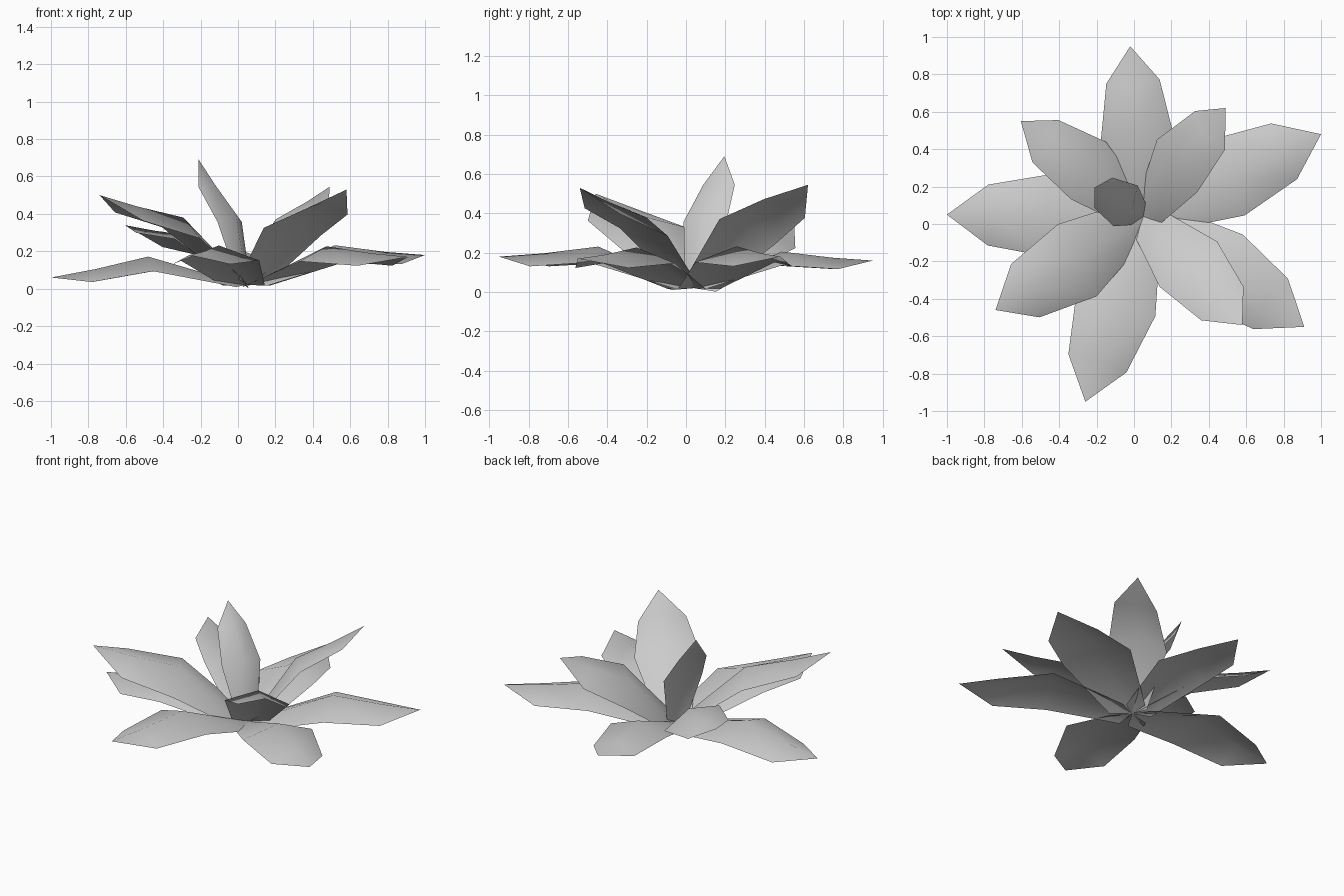
import bpy
import bmesh
from math import radians
from mathutils import Vector, Quaternion

cube = bpy.data.objects.get("Cube")
if cube:
    bpy.data.objects.remove(cube, do_unlink=True)

# One pale grey for the whole flower
grey = bpy.data.materials.new("petal grey")
grey.use_nodes = True
COLOUR = (0.6, 0.6, 0.6, 1)
grey.diffuse_color = COLOUR
grey.node_tree.nodes["Principled BSDF"].inputs["Base Color"].default_value = COLOUR

HEART = Vector((0.05, 0.04, 0.02))

# Petal rows per unit length: half width, edge (distance, height), rib (distance, height)
ROWS = [(0.112, (0.06, -0.012), (0.06, 0.012)),
        (0.21, (0.48, 0.052), (0.51, 0.125)),
        (0.155, (0.79, -0.015), (0.78, 0.05))]


def petal(name, tip, roll=0, width=1):
    """Single-sheet petal with a raised rib, from the heart to its tip."""
    tip = Vector(tip)
    length = (tip - HEART).length
    along = (tip - HEART).normalized()
    side = Vector((0, 0, 1)).cross(along).normalized()
    side = Quaternion(along, radians(roll)) @ side
    up = along.cross(side)

    bm = bmesh.new()
    base, end = bm.verts.new(HEART), bm.verts.new(tip)
    rows = []
    for half, edge, rib in ROWS:
        row = []
        for s, (dist, height) in ((1, edge), (0, rib), (-1, edge)):
            offset = along * dist + side * s * half * width + up * height
            row.append(bm.verts.new(HEART + length * offset))
        rows.append(row)

    # Faces wind so that the inner side of the petal is the front
    for i in range(2):
        bm.faces.new((base, rows[0][i + 1], rows[0][i]))
        for low, high in zip(rows, rows[1:]):
            bm.faces.new((low[i], low[i + 1], high[i + 1], high[i]))
        bm.faces.new((rows[-1][i], rows[-1][i + 1], end))
    bmesh.ops.recalc_face_normals(bm, faces=bm.faces[:])
    if sum(f.normal.dot(up) for f in bm.faces) < 0:
        bmesh.ops.reverse_faces(bm, faces=bm.faces[:])
    for f in bm.faces:
        f.smooth = True
    mesh = bpy.data.meshes.new(name)
    bm.to_mesh(mesh)
    bm.free()
    mesh.materials.append(grey)
    bpy.context.collection.objects.link(bpy.data.objects.new(name, mesh))


# Low outer ring
petal("outer_petal_back", (-0.02, 0.95, 0.16))
petal("outer_petal_back_left", (1.0, 0.48, 0.18))
petal("outer_petal_front_left", (0.91, -0.55, 0.17))
petal("outer_petal_front", (-0.26, -0.95, 0.18))
petal("outer_petal_right", (-1.0, 0.05, 0.06))

# Raised inner ring
petal("inner_petal_back_right", (-0.605, 0.55, 0.34), roll=17)
petal("inner_petal_back_left", (0.49, 0.62, 0.545), roll=-25)
petal("inner_petal_front_left", (0.58, -0.54, 0.53), roll=-7)
petal("inner_petal_front_right", (-0.74, -0.46, 0.5), roll=-9)

# Upright centre petal
petal("centre_petal", (-0.21, 0.195, 0.69), width=0.82)
